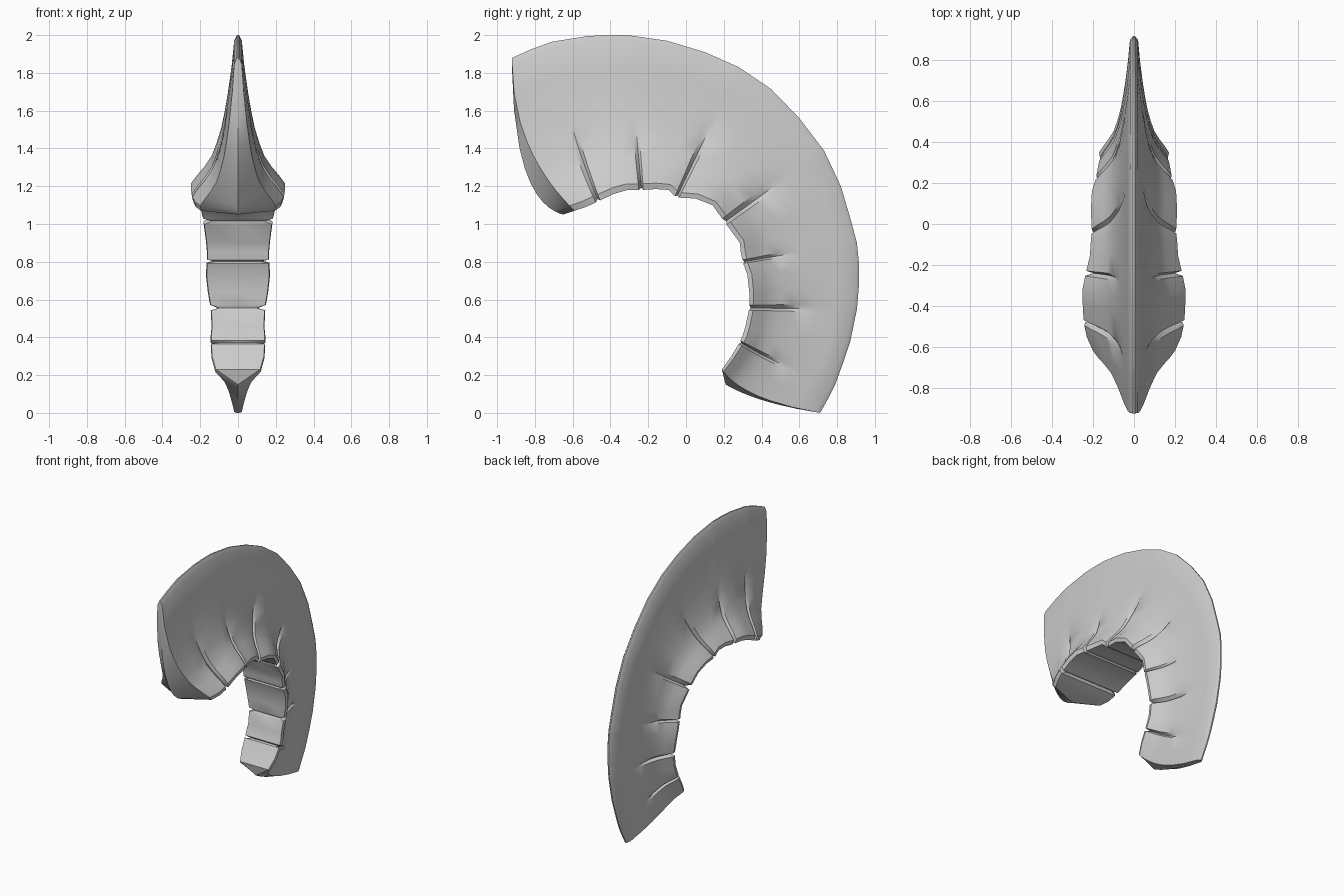
import bpy, bmesh

if "Cube" in bpy.data.objects:
    bpy.data.objects.remove(bpy.data.objects["Cube"])

# Ribs along the crest: inner y, z, outer y, z, half width, crease length (0 = plain rib)
RIBS = [
    (-.59, 1.07, -.92, 1.88, .20, 0), (-.53, 1.09, -.82, 1.925, .23, 0),
    (-.465, 1.12, -.71, 1.965, .245, .60),
    (-.38, 1.16, -.52, 1.995, .25, 0), (-.31, 1.18, -.42, 2.0, .25, 0),
    (-.235, 1.18, -.31, 2.0, .235, .44),
    (-.16, 1.185, -.10, 1.97, .215, 0), (-.09, 1.18, .10, 1.91, .21, 0),
    (-.05, 1.14, .28, 1.83, .205, .62),
    (.05, 1.135, .45, 1.715, .21, 0), (.14, 1.10, .60, 1.56, .205, 0),
    (.205, 1.01, .73, 1.39, .185, .60),
    (.285, .90, .82, 1.20, .17, 0), (.29, .85, .87, 1.03, .165, 0),
    (.30, .80, .905, .90, .165, .42),
    (.325, .73, .915, .80, .17, 0), (.335, .64, .915, .67, .16, 0),
    (.335, .555, .905, .55, .145, .63),
    (.315, .46, .87, .38, .14, 0), (.30, .41, .83, .26, .145, 0),
    (.285, .375, .79, .15, .145, .60),
    (.24, .30, .755, .08, .14, 0), (.19, .23, .71, 0, .12, 0),
]
# Flared cross-section: position from inner to outer edge, share of the width
SECTION = [(0, .97), (.04, 1), (.09, .87), (.15, .69), (.22, .52), (.30, .41),
           (.40, .30), (.50, .225), (.62, .15), (.8, .06), (.965, 0), (1, -.8)]
BEND = {0: (-.175, -.075, 1), 1: (-.175, -.075, .6), 2: (-.175, -.075, .25),
        20: (-.15, -.045, .35), 21: (-.15, -.045, .7), 22: (-.15, -.045, 1)}


def lerp(a, b, t):
    return tuple(p + (q - p) * t for p, q in zip(a, b))


# Expand each creased rib into shoulder, valley, shoulder
ribs = []
for i, r in enumerate(RIBS):
    by, bz, k = BEND.get(i, (0, 0, 0))
    full = r[:5] + (by * k, bz * k)
    if r[5]:
        ends = []
        for j, t in ((i - 1, .2), (i + 1, .12)):
            qy, qz, m = BEND.get(j, (0, 0, 0))
            ends.append(lerp(full, RIBS[j][:5] + (qy * m, qz * m), t))
        ribs += [(ends[0], 0), (full, r[5]), (ends[1], 0)]
    else:
        ribs.append((full, 0))


def side_points(rib, crease):
    iy, iz, oy, oz, w, by, bz = rib
    pts = []
    for s, f in SECTION:
        k = 2 * s * (1 - s)
        x = .02 + (w - .02) * f if f >= 0 else .005
        if crease and s < crease:
            x -= .042 * (1 - s / crease)
        u = s + (.015 * (1 - s) if crease else 0)
        pts.append((x, iy + (oy - iy) * u + by * k, iz + (oz - iz) * u + bz * k))
    return pts


# Loft closed rings from rib to rib
bm = bmesh.new()
n = len(SECTION)
rings = []
for rib, crease in ribs:
    pts = side_points(rib, crease)
    loop = pts + [(-x, y, z) for x, y, z in reversed(pts)] + [(0, pts[0][1], pts[0][2])]
    rings.append([bm.verts.new(p) for p in loop])
for a, b in zip(rings, rings[1:]):
    for i in range(len(a)):
        j = (i + 1) % len(a)
        bm.faces.new((a[i], a[j], b[j], b[i]))


# Wedge-shaped ends with a central keel
def wedge(ring, p0, p1, p2):
    keel = []
    for s, _ in SECTION:
        y, z = [(1 - s) ** 2 * a + 2 * s * (1 - s) * b + s * s * c
                for a, b, c in zip(p0, p1, p2)]
        keel.append(bm.verts.new((0, y, z)))
    for i in range(n - 1):
        bm.faces.new((ring[i], ring[i + 1], keel[i + 1], keel[i]))
        bm.faces.new((ring[2 * n - 1 - i], ring[2 * n - 2 - i], keel[i + 1], keel[i]))
    bm.faces.new((ring[0], keel[0], ring[2 * n]))
    bm.faces.new((ring[2 * n - 1], keel[0], ring[2 * n]))
    bm.faces.new((ring[n - 1], ring[n], keel[n - 1]))


wedge(rings[0], (-.65, 1.05), (-.92, 1.12), (-.922, 1.88))
wedge(rings[-1], (.21, .15), (.38, .05), (.712, 0))

bmesh.ops.recalc_face_normals(bm, faces=bm.faces)
mesh = bpy.data.meshes.new("hair_crest")
bm.to_mesh(mesh)
bm.free()
crest = bpy.data.objects.new("hair_crest", mesh)
bpy.context.collection.objects.link(crest)

grey = bpy.data.materials.new("plain_grey")
grey.diffuse_color = (.6, .6, .6, 1)
grey.use_nodes = True
grey.node_tree.nodes["Principled BSDF"].inputs["Base Color"].default_value = grey.diffuse_color
mesh.materials.append(grey)

bpy.context.view_layer.objects.active = crest
crest.select_set(True)
bpy.ops.object.shade_smooth_by_angle(angle=.6)
